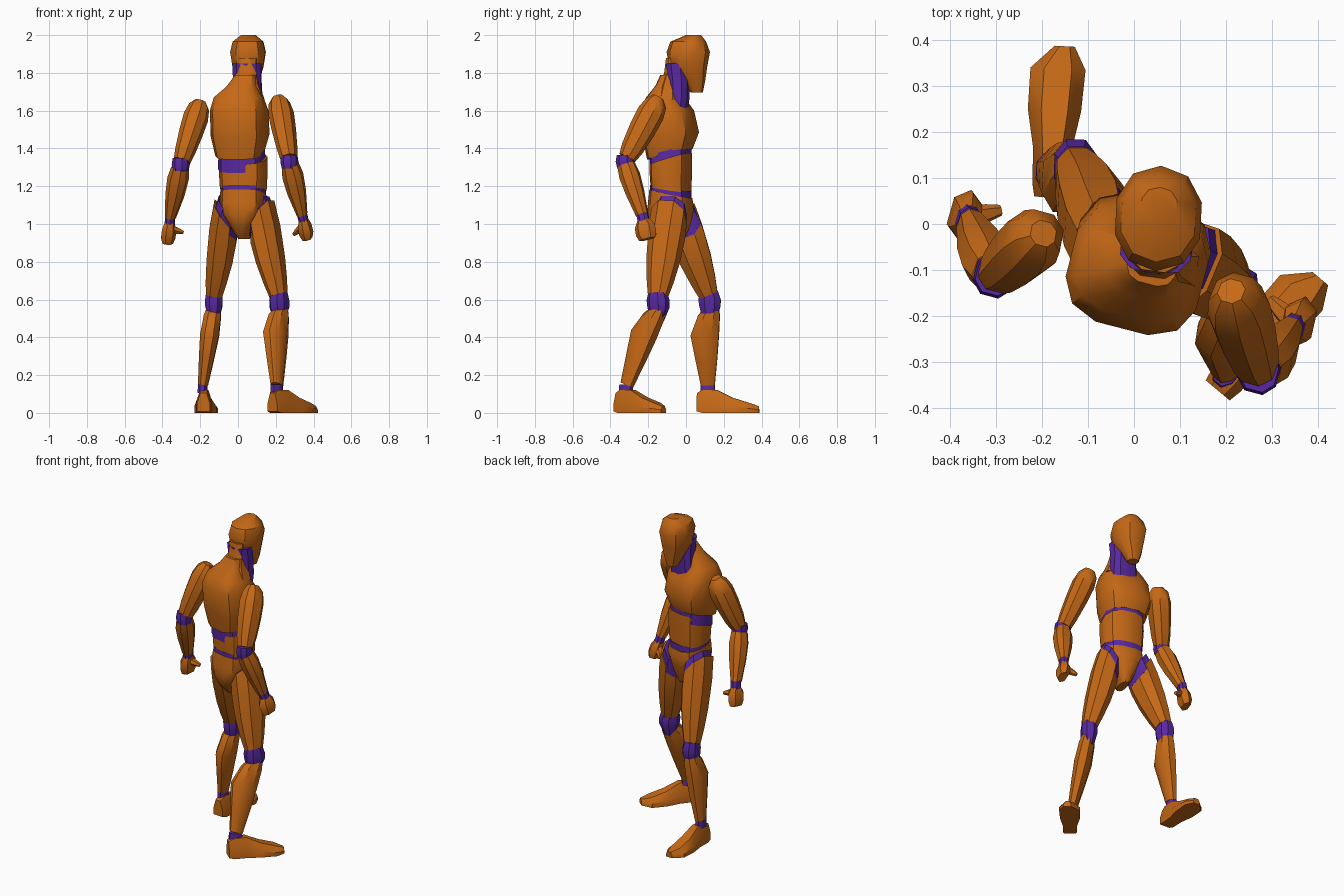
import bpy, bmesh, math
from mathutils import Vector

if "Cube" in bpy.data.objects:
    bpy.data.objects.remove(bpy.data.objects["Cube"])


def material(name, color):
    m = bpy.data.materials.new(name)
    m.diffuse_color = color
    m.use_nodes = True
    m.node_tree.nodes["Principled BSDF"].inputs["Base Color"].default_value = m.diffuse_color
    return m


SHELL = material("orange_shell", (0.56, 0.14, 0.008, 1))
JOINT = material("purple_joint", (0.10, 0.022, 0.36, 1))


def loft(name, mat, p0, p1, yaw, rings, n=8, power=2.3):
    """Skin of rings along p0-p1. Ring: (t, side, forward, half width, half depth, [side slant, front tilt])."""
    p0, p1 = Vector(p0), Vector(p1)
    axis = (p1 - p0).normalized()
    yaw = math.radians(yaw)
    fwd = Vector((math.sin(yaw), math.cos(yaw), 0))
    fwd = (fwd - axis * fwd.dot(axis)).normalized()
    side = fwd.cross(axis).normalized()
    if side.dot(Vector((math.cos(yaw), -math.sin(yaw), 0))) < 0:
        side = -side
    bm = bmesh.new()
    loops = []
    for r in rings:
        t, ox, oy, rx, ry, slant, tilt = (tuple(r) + (0, 0))[:7]
        c = p0.lerp(p1, t)
        loop = []
        for i in range(n):
            a = 2 * math.pi * (i + 0.5) / n
            u, v = [math.copysign(abs(q) ** (2 / power), q) for q in (math.cos(a), math.sin(a))]
            u, v = u * rx, v * ry
            loop.append(bm.verts.new(c + side * (ox + u) + fwd * (oy + v) + axis * (slant * u + tilt * v)))
        loops.append(loop)
    for a, b in zip(loops, loops[1:]):
        for i in range(n):
            bm.faces.new((a[i], a[(i + 1) % n], b[(i + 1) % n], b[i]))
    bm.faces.new(loops[0])
    bm.faces.new(loops[-1])
    return finish(name, mat, bm)


def finish(name, mat, bm):
    bmesh.ops.recalc_face_normals(bm, faces=bm.faces)
    me = bpy.data.meshes.new(name)
    bm.to_mesh(me)
    bm.free()
    me.materials.append(mat)
    ob = bpy.data.objects.new(name, me)
    bpy.context.collection.objects.link(ob)
    bpy.ops.object.select_all(action='DESELECT')
    ob.select_set(True)
    bpy.context.view_layer.objects.active = ob
    bpy.ops.object.shade_smooth_by_angle(angle=math.radians(35))
    return ob


def upright(name, mat, x, y, yaw, rings, n=12, power=2.5):
    """Loft along z, ring t is the height."""
    return loft(name, mat, (x, y, 0), (x, y, 1), yaw, rings, n, power)


# Torso
upright("chest", SHELL, 0.01, -0.085, 14.5, [
    (1.37, 0, 0, .125, .115, 0, .26), (1.47, 0, .005, .15, .142, 0, .12),
    (1.60, 0, -.015, .15, .135), (1.67, 0, -.025, .13, .095),
    (1.73, .015, -.005, .08, .065), (1.79, .03, .01, .055, .05)], 12, 2.9)
upright("upper_waist_joint", JOINT, 0.02, -0.082, 14.5, [
    (1.30, 0, 0, .125, .105, 0, .3), (1.40, 0, 0, .12, .11, 0, .26)])
upright("abdomen", SHELL, 0.028, -0.08, 14.5, [
    (1.18, 0, 0, .122, .103, 0, -.15), (1.27, 0, 0, .127, .108, 0, .05),
    (1.345, 0, 0, .127, .108, 0, .3)])
upright("lower_waist_joint", JOINT, 0.028, -0.08, 14.5, [
    (1.12, 0, 0, .118, .106, 0, -.2), (1.19, 0, 0, .118, .106, 0, -.16)])
upright("pelvis", SHELL, 0.028, -0.08, 14.5, [
    (.92, 0, .015, .025, .06), (.98, 0, 0, .06, .10), (1.05, 0, -.005, .105, .12),
    (1.10, 0, 0, .122, .118, 0, -.1), (1.16, 0, 0, .12, .11, 0, -.22)])

# Neck and head
upright("neck", JOINT, 0.05, -0.03, 5, [
    (1.60, -.01, -.02, .09, .06), (1.68, 0, -.01, .082, .06),
    (1.76, 0, -.01, .077, .06), (1.85, 0, -.02, .08, .06)], 10)
upright("neck_back", SHELL, 0.045, -0.08, 8, [
    (1.66, 0, -.01, .10, .07), (1.74, 0, -.005, .068, .05),
    (1.80, 0, .005, .055, .04), (1.88, 0, .015, .055, .04)], 8)
upright("head", SHELL, 0.053, 0.012, 3, [
    (1.695, 0, .045, .033, .032), (1.76, 0, .03, .06, .06), (1.83, 0, .0, .084, .10),
    (1.91, 0, 0, .097, .115), (1.965, 0, 0, .084, .095), (2.0, 0, .028, .04, .04)], 10, 2.2)


# Arms: shoulder, elbow and wrist positions, then hand tip and thumb tip
def arm(tag, yaw, shoulder, elbow, wrist, tip, thumb):
    loft(tag + "_upper_arm", SHELL, shoulder, elbow, yaw, [
        (-.17, 0, -.005, .03, .03), (-.07, 0, 0, .055, .058), (.12, 0, 0, .066, .072),
        (.42, 0, 0, .062, .07), (.75, 0, 0, .053, .06), (.93, 0, 0, .045, .046)])
    loft(tag + "_elbow", JOINT, Vector(elbow) + Vector((0, 0, .035)), Vector(elbow) - Vector((0, 0, .035)),
         yaw, [(0, 0, 0, .042, .044), (.5, 0, 0, .047, .05), (1, 0, 0, .04, .042)])
    loft(tag + "_forearm", SHELL, elbow, wrist, yaw, [
        (.06, 0, 0, .046, .048), (.25, 0, 0, .056, .056), (.55, 0, 0, .05, .05),
        (.95, 0, 0, .028, .034)])
    loft(tag + "_wrist", JOINT, wrist, tip, yaw, [
        (-.2, 0, 0, .026, .032), (.2, 0, 0, .026, .032)])
    loft(tag + "_hand", SHELL, wrist, tip, yaw, [
        (.1, 0, 0, .025, .033), (.4, 0, 0, .035, .055), (.75, 0, 0, .036, .056),
        (1, 0, 0, .025, .045)], 6)
    loft(tag + "_thumb", SHELL, Vector(wrist).lerp(Vector(tip), .35), thumb, yaw, [
        (0, 0, 0, .022, .025), (.6, 0, 0, .018, .02), (1, 0, 0, .01, .012)], 6)


arm("left", 15, (-.212, -.03, 1.60), (-.303, -.112, 1.315), (-.36, .008, 1.02),
    (-.372, .025, .895), (-.29, .03, .955))
arm("right", 15, (.222, -.168, 1.62), (.272, -.322, 1.33), (.343, -.228, 1.035),
    (.368, -.205, .92), (.297, -.165, .945))


def foot(name, heel, yaw):
    """Six-sided sections from heel to toe: (distance, height, half width, side offset)."""
    a = math.radians(yaw)
    f, s = Vector((math.sin(a), math.cos(a), 0)), Vector((math.cos(a), -math.sin(a), 0))
    bm = bmesh.new()
    loops = []
    for d, h, w, o in [(0, .105, .034, 0), (.03, .122, .04, 0), (.105, .122, .042, 0),
                       (.19, .08, .058, 0), (.28, .052, .06, .003), (.33, .035, .022, .015)]:
        pts = [(-w, .008), (w, .008), (w, .45 * h), (.5 * w, h), (-.5 * w, h), (-w, .45 * h)]
        loops.append([bm.verts.new(Vector((*heel, 0)) + f * d + s * (o + u) + Vector((0, 0, z - .008 * (d > 0.01) * (z == .008))))
                      for u, z in pts])
    for p, q in zip(loops, loops[1:]):
        for i in range(6):
            bm.faces.new((p[i], p[(i + 1) % 6], q[(i + 1) % 6], q[i]))
    bm.faces.new(loops[0])
    bm.faces.new(loops[-1])
    finish(name, SHELL, bm)


# Legs: sg is the outward side, each joint faces its own way
def leg(tag, sg, yaw, foot_yaw, hip, knee, ankle, heel):
    loft(tag + "_hip_joint", JOINT, hip, knee, yaw, [
        (-.08, 0, 0, .062, .09, -sg * .85), (.12, 0, 0, .075, .097, -sg * .85)])
    loft(tag + "_thigh", SHELL, hip, knee, yaw, [
        (.02, sg * .008, 0, .075, .10, -sg * .95), (.24, sg * .004, 0, .082, .10, -sg * .4),
        (.55, 0, 0, .074, .09), (.8, 0, 0, .06, .072), (.97, 0, 0, .047, .055)])
    k = Vector(knee)
    shin = k - Vector((0, 0, .05))
    loft(tag + "_knee", JOINT, k + Vector((0, 0, .03)), k - Vector((0, 0, .12)), (yaw + foot_yaw) / 2, [
        (0, 0, 0, .042, .05), (.3, 0, .003, .049, .063), (.55, 0, .005, .048, .06),
        (1, 0, 0, .03, .035)])
    loft(tag + "_shin", SHELL, shin, ankle, foot_yaw, [
        (.02, 0, .015, .038, .04), (.12, 0, 0, .048, .062), (.36, 0, -.02, .053, .08),
        (.65, 0, -.01, .042, .062), (.97, 0, 0, .028, .04)])
    loft(tag + "_ankle", JOINT, ankle, Vector(ankle) - Vector((0, 0, .03)), foot_yaw, [
        (-.5, 0, 0, .026, .039), (1, 0, 0, .028, .042)])
    foot(tag + "_foot", heel, foot_yaw)


leg("left", -1, 0, 3, (-.058, -.035, 1.05), (-.128, .122, .615), (-.187, .115, .135), (-.183, .058))
leg("right", 1, 22, 40, (.118, -.085, 1.05), (.217, -.15, .61), (.205, -.318, .135), (.182, -.362))
